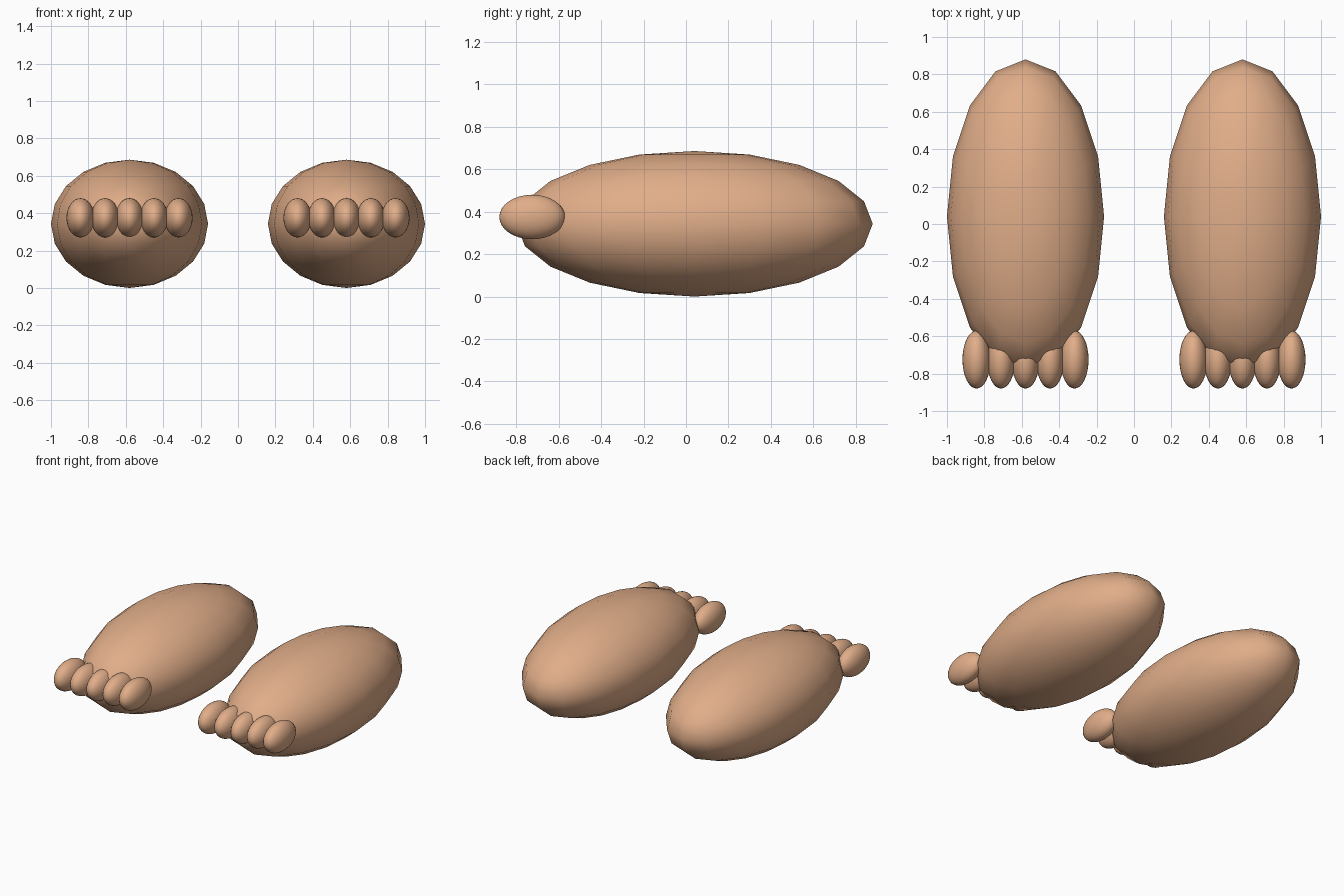
import bpy

if "Cube" in bpy.data.objects:
    bpy.data.objects.remove(bpy.data.objects["Cube"])

skin = bpy.data.materials.new("skin")
skin.diffuse_color = (0.75, 0.42, 0.25, 1)
skin.use_nodes = True
skin.node_tree.nodes["Principled BSDF"].inputs["Base Color"].default_value = skin.diffuse_color


def ellipsoid(name, centre, radii, segments, rings):
    bpy.ops.mesh.primitive_uv_sphere_add(segments=segments, ring_count=rings, radius=1, location=centre)
    obj = bpy.context.object
    obj.name = name
    obj.scale = radii
    bpy.ops.object.transform_apply(location=False, rotation=False, scale=True)
    bpy.ops.object.shade_smooth()
    obj.data.materials.append(skin)
    return obj


for side, x in (("left", 0.58), ("right", -0.58)):
    # Main body of the foot, low segment count
    ellipsoid(f"{side}_foot", (x, 0.04, 0.343), (0.42, 0.84, 0.343), 16, 10)
    # Row of five toes across the front
    for i in range(5):
        ellipsoid(f"{side}_toe_{i + 1}", (x + (i - 2) * 0.131, -0.725, 0.375),
                  (0.075, 0.155, 0.105), 32, 16)
